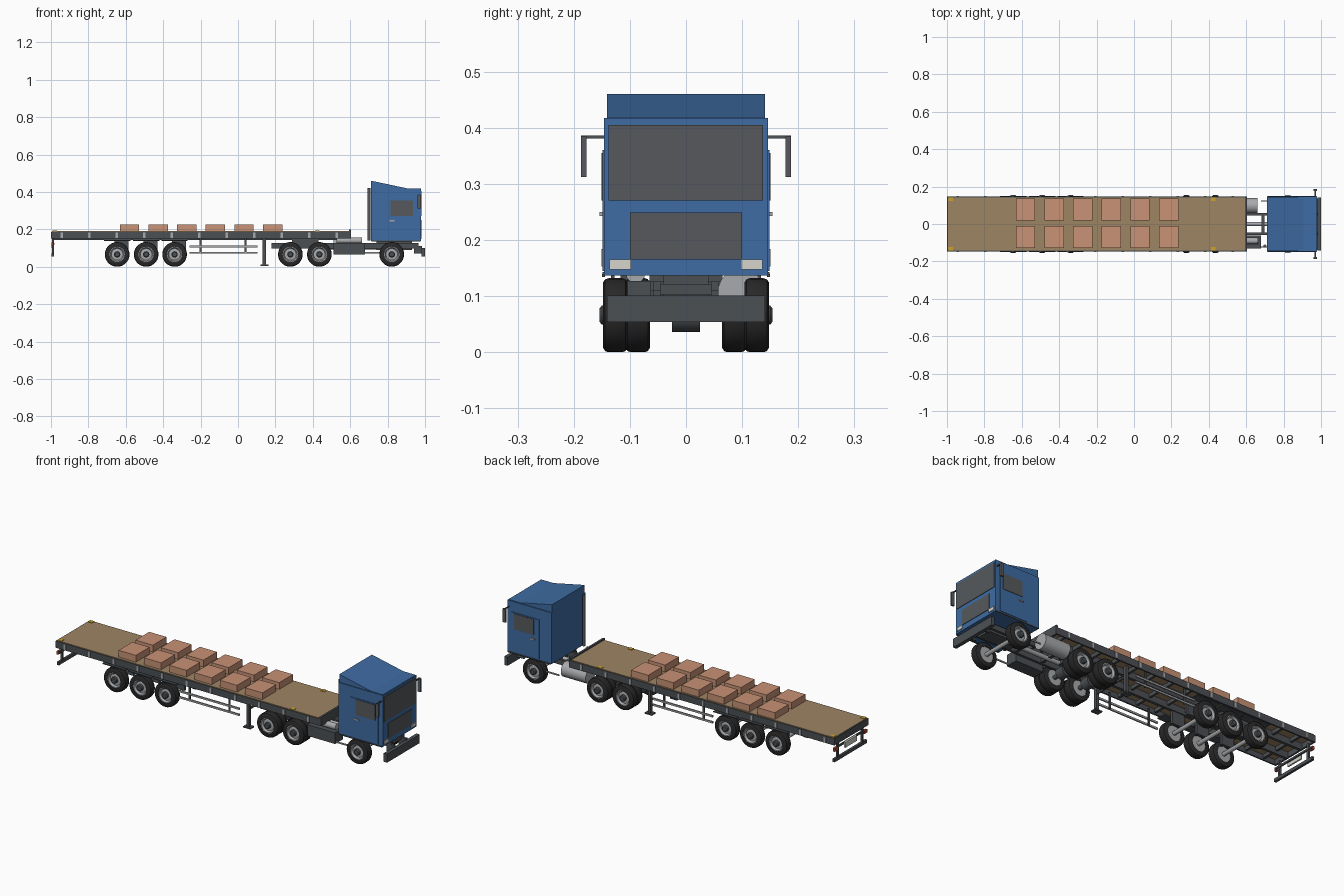
import bpy, bmesh, math
from mathutils import Matrix

if "Cube" in bpy.data.objects:
    bpy.data.objects.remove(bpy.data.objects["Cube"])


def material(name, r, g, b):
    m = bpy.data.materials.new(name)
    lin = [(c / 255 / 12.92) if c < 11 else ((c / 255 + 0.055) / 1.055) ** 2.4 for c in (r, g, b)]
    m.diffuse_color = (*lin, 1)
    m.use_nodes = True
    m.node_tree.nodes["Principled BSDF"].inputs["Base Color"].default_value = m.diffuse_color
    return m


BLUE = material("cab blue", 62, 108, 163)
GLASS = material("dark glass", 86, 89, 92)
FRAME = material("frame grey", 76, 80, 84)
TYRE = material("tyre black", 40, 40, 41)
METAL = material("light metal", 168, 170, 173)
DECK = material("deck brown", 158, 133, 100)
CARGO = material("cargo tan", 200, 146, 118)
YELLOW = material("marker yellow", 205, 165, 40)
WHITE = material("lamp white", 214, 214, 205)
RED = material("lamp red", 170, 75, 55)


def finish(name, bm, mat, smooth=False):
    bmesh.ops.recalc_face_normals(bm, faces=bm.faces)
    me = bpy.data.meshes.new(name)
    bm.to_mesh(me)
    bm.free()
    me.materials.append(mat)
    ob = bpy.data.objects.new(name, me)
    bpy.context.collection.objects.link(ob)
    if smooth:
        bpy.context.view_layer.objects.active = ob
        ob.select_set(True)
        bpy.ops.object.shade_smooth_by_angle(angle=math.radians(35))
        ob.select_set(False)
    return ob


def box(name, x, y, z, mat):
    """Box from (min, max) ranges."""
    bm = bmesh.new()
    bmesh.ops.create_cube(bm, size=1)
    for v in bm.verts:
        for i, (a, b) in enumerate((x, y, z)):
            v.co[i] = a if v.co[i] < 0 else b
    return finish(name, bm, mat)


def pair(name, x, y, z, mat):
    """The same box on both sides of the vehicle."""
    box(name + "_right", x, (-y[1], -y[0]), z, mat)
    box(name + "_left", x, y, z, mat)


def tube(name, centre, radius, length, axis, mat, sides=20):
    bm = bmesh.new()
    turn = {"x": Matrix.Rotation(math.pi / 2, 4, "Y"), "y": Matrix.Rotation(math.pi / 2, 4, "X"),
            "z": Matrix.Identity(4)}[axis]
    bmesh.ops.create_cone(bm, cap_ends=True, segments=sides, radius1=radius, radius2=radius,
                          depth=length, matrix=Matrix.Translation(centre) @ turn)
    return finish(name, bm, mat, True)


def lathe(name, centre, profile, side, mat, closed=False, sides=28):
    """Revolve (radius, outward offset) points around the y direction."""
    bm = bmesh.new()
    rings = []
    for k in range(sides):
        a = 2 * math.pi * k / sides
        rings.append([bm.verts.new((centre[0] + r * math.cos(a), centre[1] + side * d,
                                    centre[2] + r * math.sin(a))) for r, d in profile])
    n = len(profile)
    for k in range(sides):
        p, q = rings[k], rings[(k + 1) % sides]
        for i in range(n if closed else n - 1):
            j = (i + 1) % n
            bm.faces.new((p[i], p[j], q[j], q[i]))
    if not closed:
        bm.faces.new([r[0] for r in rings])
        bm.faces.new([r[-1] for r in rings])
    return finish(name, bm, mat, True)


def prism(name, outline, half_width, mat):
    """Side outline in x, z extruded across the vehicle."""
    bm = bmesh.new()
    f = bm.faces.new([bm.verts.new((x, -half_width, z)) for x, z in outline])
    new = bmesh.ops.extrude_face_region(bm, geom=[f])["geom"]
    bmesh.ops.translate(bm, vec=(0, 2 * half_width, 0), verts=[v for v in new if isinstance(v, bmesh.types.BMVert)])
    return finish(name, bm, mat)


# Wheels: tyre ring, dished rim and hub cap; inner twins on the drive axles
R = 0.066
TYRE_PROFILE = [(0.041, 0), (0.058, 0), (0.064, 0.004), (R, 0.01), (R, 0.034),
                (0.064, 0.04), (0.058, 0.044), (0.041, 0.044)]
RIM_PROFILE = [(0.042, 0.004), (0.042, 0.042), (0.037, 0.042), (0.031, 0.032), (0.02, 0.034)]
HUB_PROFILE = [(0.017, 0.03), (0.017, 0.046), (0.012, 0.05)]


def axle(label, x, twin=False):
    for s, tag in ((-1, "right"), (1, "left")):
        for k in range(2 if twin else 1):
            c = (x, s * (0.104 - 0.04 * k), R)
            n = f"{label}_{tag}_{k}"
            lathe(n + "_tyre", c, TYRE_PROFILE, s, TYRE, closed=True)
            lathe(n + "_rim", c, RIM_PROFILE, s, METAL)
        lathe(f"{label}_{tag}_hub", (x, s * 0.104, R), HUB_PROFILE, s, FRAME, sides=16)
    tube(label + "_beam", (x, 0, R), 0.011, 0.22, "y", METAL if not twin else FRAME, 12)


for i, x in enumerate((-0.646, -0.491, -0.339)):
    axle(f"trailer_axle_{i}", x)
    pair(f"trailer_mudguard_{i}", (x - 0.07, x + 0.07), (0.1, 0.149), (0.138, 0.143), FRAME)
    pair(f"suspension_arm_{i}", (x - 0.015, x + 0.06), (0.05, 0.065), (0.075, 0.145), FRAME)
for i, x in enumerate((0.28, 0.435)):
    axle(f"drive_axle_{i}", x, True)
    tube(f"differential_{i}", (x, 0, R), 0.03, 0.05, "y", FRAME, 16)
axle("steer_axle", 0.822)

# Trailer: deck, side rails, beams, crossmembers
box("deck_boards", (-0.995, 0.598), (-0.143, 0.143), (0.178, 0.19), DECK)
pair("side_rail", (-1.0, 0.6), (0.139, 0.147), (0.15, 0.187), FRAME)
box("rear_rail", (-1.0, -0.99), (-0.147, 0.147), (0.15, 0.187), FRAME)
box("headboard", (0.594, 0.605), (-0.147, 0.147), (0.15, 0.198), FRAME)
pair("trailer_beam", (-0.99, 0.59), (0.045, 0.06), (0.143, 0.178), FRAME)
for i in range(14):
    x = -0.92 + i * 0.112
    box(f"crossmember_{i}", (x - 0.006, x + 0.006), (-0.14, 0.14), (0.158, 0.178), FRAME)
for i in range(11):
    x = -0.942 + i * 0.147
    pair(f"rail_bracket_{i}", (x - 0.006, x + 0.006), (0.147, 0.151), (0.153, 0.184), METAL)
for i, x in enumerate((-0.98, 0.425)):
    pair(f"deck_marker_{i}", (x - 0.012, x + 0.012), (0.122, 0.142), (0.19, 0.193), YELLOW)

# Cargo: two rows of boxes
for i in range(6):
    x = -0.58 + i * 0.153
    for tag, y in (("left", 0.077), ("right", -0.069)):
        box(f"cargo_box_{tag}_{i}", (x - 0.052, x + 0.052), (y - 0.059, y + 0.059), (0.19, 0.227), CARGO)

# Side guards and landing legs
for i, z in enumerate((0.108, 0.075)):
    pair(f"guard_bar_{i}", (-0.26, 0.105), (0.134, 0.141), (z - 0.005, z + 0.005), METAL)
for i, x in enumerate((-0.2, 0.04)):
    pair(f"guard_post_{i}", (x - 0.005, x + 0.005), (0.127, 0.134), (0.07, 0.16), FRAME)
pair("landing_leg", (0.132, 0.149), (0.1, 0.117), (0.01, 0.16), FRAME)
pair("landing_foot", (0.119, 0.162), (0.092, 0.125), (0.005, 0.012), FRAME)
box("landing_brace", (0.137, 0.144), (-0.1, 0.1), (0.1, 0.11), FRAME)

# Rear underrun frame, number plate and lamps
pair("underrun_post", (-0.995, -0.984), (0.1, 0.112), (0.06, 0.155), FRAME)
box("underrun_bar", (-0.997, -0.984), (-0.14, 0.14), (0.055, 0.072), FRAME)
box("lamp_bar", (-0.99, -0.982), (-0.135, 0.135), (0.118, 0.128), FRAME)
box("number_plate", (-0.998, -0.99), (-0.05, 0.05), (0.1, 0.13), WHITE)
pair("rear_lamp", (-0.998, -0.988), (0.114, 0.14), (0.112, 0.13), RED)

# Tractor chassis, coupling, tanks and boxes
pair("chassis_rail", (0.18, 0.965), (0.045, 0.058), (0.098, 0.126), FRAME)
for i, x in enumerate((0.19, 0.36, 0.53, 0.69, 0.82, 0.95)):
    box(f"chassis_cross_{i}", (x - 0.008, x + 0.008), (-0.045, 0.045), (0.102, 0.122), FRAME)
box("coupling_plate", (0.29, 0.43), (-0.065, 0.065), (0.126, 0.145), FRAME)
tube("fuel_tank", (0.585, 0.098, 0.108), 0.041, 0.15, "x", METAL, 24)
box("battery_box", (0.51, 0.678), (-0.13, -0.062), (0.066, 0.127), FRAME)
tube("air_tank", (0.595, -0.09, 0.14), 0.017, 0.135, "x", METAL, 16)
tube("drive_shaft", (0.63, 0, 0.105), 0.012, 0.33, "x", METAL, 12)
box("engine_block", (0.74, 0.93), (-0.04, 0.04), (0.09, 0.138), FRAME)
pair("cab_step", (0.68, 0.76), (0.12, 0.126), (0.072, 0.079), METAL)
tube("exhaust_stack", (0.7, -0.118, 0.28), 0.008, 0.28, "z", GLASS, 12)

# Cab shell and sloping roof
box("cab_body", (0.711, 0.978), (-0.146, 0.146), (0.137, 0.417), BLUE)
prism("cab_roof", [(0.711, 0.416), (0.975, 0.416), (0.975, 0.419), (0.905, 0.419), (0.711, 0.46)], 0.141, BLUE)
pair("cab_door", (0.785, 0.952), (0.146, 0.149), (0.145, 0.36), BLUE)
pair("side_window", (0.815, 0.935), (0.147, 0.151), (0.27, 0.355), GLASS)
pair("door_handle", (0.81, 0.836), (0.149, 0.154), (0.243, 0.25), METAL)
pair("cab_sill", (0.715, 0.975), (0.144, 0.15), (0.134, 0.139), FRAME)
box("windscreen", (0.976, 0.981), (-0.138, 0.137), (0.27, 0.405), GLASS)
box("grille", (0.976, 0.981), (-0.1, 0.1), (0.165, 0.249), GLASS)
pair("headlight", (0.976, 0.982), (0.098, 0.136), (0.147, 0.165), WHITE)
box("front_bumper", (0.98, 1.0), (-0.141, 0.141), (0.054, 0.101), FRAME)
pair("bumper_bracket", (0.94, 0.985), (0.045, 0.058), (0.07, 0.11), FRAME)

# Mirrors on arms
pair("mirror_arm", (0.966, 0.972), (0.14, 0.187), (0.381, 0.386), FRAME)
pair("mirror", (0.961, 0.979), (0.177, 0.187), (0.312, 0.384), GLASS)
